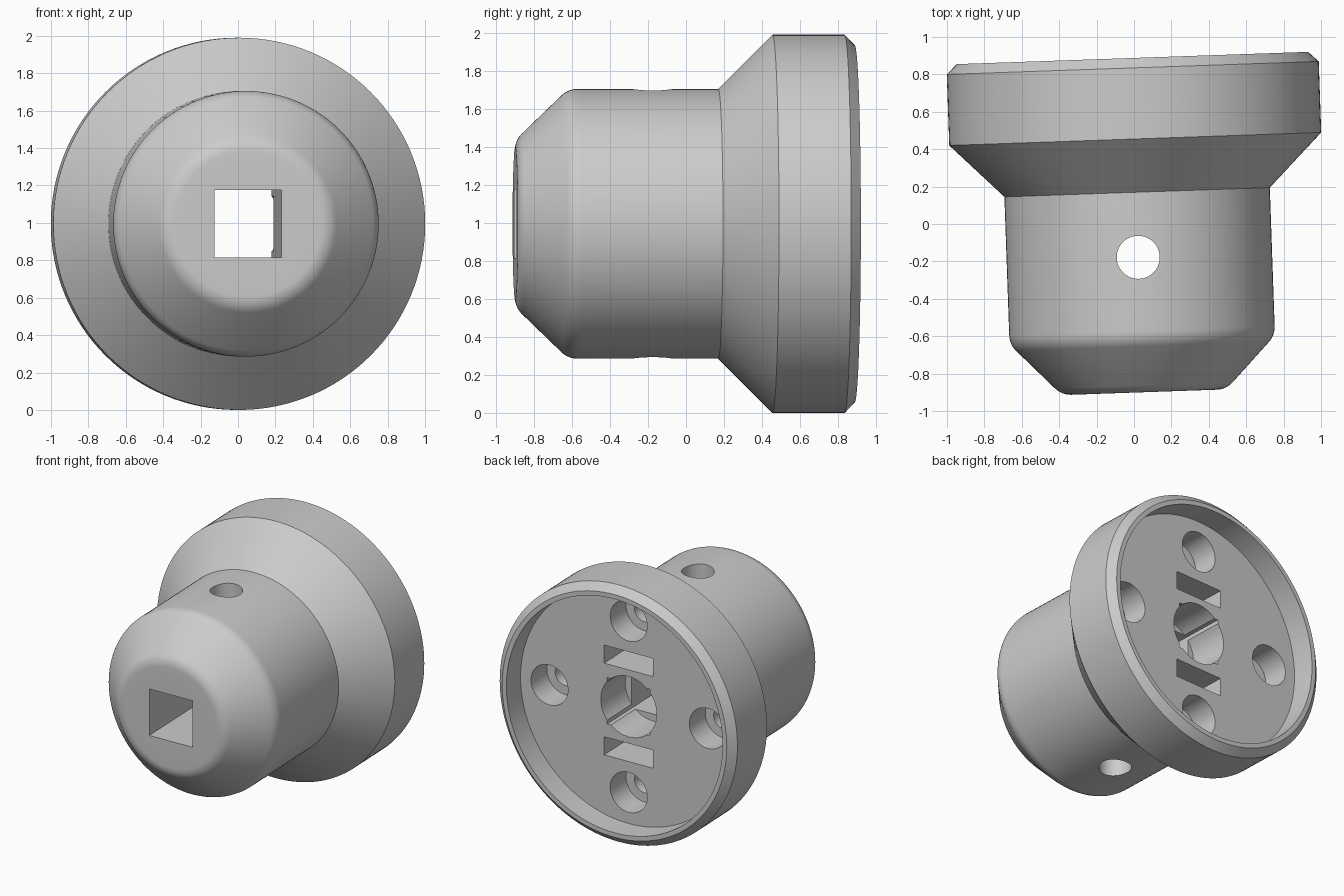
import bpy, bmesh, math
from mathutils import Vector, Matrix

cube = bpy.data.objects.get("Cube")
if cube:
    bpy.data.objects.remove(cube)

# single light grey material
grey = bpy.data.materials.new("light_grey")
grey.use_nodes = True
colour = (0.604, 0.604, 0.604, 1)
grey.diffuse_color = colour
grey.node_tree.nodes["Principled BSDF"].inputs["Base Color"].default_value = colour


def make_object(name, bm):
    bmesh.ops.recalc_face_normals(bm, faces=bm.faces)
    mesh = bpy.data.meshes.new(name)
    bm.to_mesh(mesh)
    bm.free()
    mesh.materials.append(grey)
    obj = bpy.data.objects.new(name, mesh)
    bpy.context.collection.objects.link(obj)
    return obj


def fillet(before, corner, after, radius, steps=6):
    """Points of a rounded corner in a profile of (y, r) pairs."""
    c = Vector(corner)
    a, b = (Vector(before) - c).normalized(), (Vector(after) - c).normalized()
    half = a.angle(b) / 2
    centre = c + (a + b).normalized() * radius / math.sin(half)
    start = (c + a * radius / math.tan(half) - centre).normalized()
    end = (c + b * radius / math.tan(half) - centre).normalized()
    return [centre + start.lerp(end, i / steps).normalized() * radius
            for i in range(steps + 1)]


def revolve(name, profile, steps=128):
    """Turn a (y, r) profile around the y axis."""
    bm = bmesh.new()
    verts = [bm.verts.new((0, y, r)) for y, r in profile]
    edges = [bm.edges.new(pair) for pair in zip(verts, verts[1:])]
    bmesh.ops.spin(bm, geom=verts + edges, cent=(0, 0, 0), axis=(0, 1, 0),
                   angle=math.tau, steps=steps, use_merge=True)
    bmesh.ops.remove_doubles(bm, verts=bm.verts, dist=1e-5)
    return make_object(name, bm)


def rod(name, radius, start, end, steps=48):
    """Round cutter between two points."""
    start, end = Vector(start), Vector(end)
    axis = end - start
    bm = bmesh.new()
    turn = axis.to_track_quat('Z', 'Y').to_matrix().to_4x4()
    bmesh.ops.create_cone(bm, cap_ends=True, segments=steps, radius1=radius,
                          radius2=radius, depth=axis.length,
                          matrix=Matrix.Translation((start + end) / 2) @ turn)
    return make_object(name, bm)


def block(name, low, high):
    """Box cutter between two corners."""
    low, high = Vector(low), Vector(high)
    bm = bmesh.new()
    bmesh.ops.create_cube(bm, size=1, matrix=Matrix.Translation((low + high) / 2)
                          @ Matrix.Diagonal((*(high - low), 1)))
    return make_object(name, bm)


# body: nose cone, barrel, flared flange and recessed back
nose, barrel, shoulder = (-0.9, 0.44), (-0.62, 0.71), (0.17, 0.71)
face = (-0.9, 0.3)
profile = [(-0.9, 0), face]
profile += fillet(face, nose, barrel, 0.12)
profile += fillet(nose, barrel, shoulder, 0.12)
profile += [shoulder, (0.455, 0.995), (0.835, 0.995), (0.888, 0.94),
            (0.888, 0.905), (0.705, 0.905), (0.705, 0)]
body = revolve("adapter_body", profile)

# cutters: square bore, round socket, cross hole
cutters = [
    block("square_bore", (-0.18, -1.2, -0.18), (0.18, 1.2, 0.18)),
    rod("round_socket", 0.234, (0, 0.39, 0), (0, 1.2, 0)),
    rod("cross_hole", 0.115, (-0.006, -0.178, -1.2), (-0.006, -0.178, 1.2)),
]
# nut slots above and below the bore
for z in (-0.355, 0.355):
    cutters.append(block("nut_slot", (-0.205, -0.37, z - 0.07), (0.205, 1.2, z + 0.07)))
# four stepped bolt holes
for i in range(4):
    x = 0.663 * math.cos(i * math.pi / 2)
    z = 0.663 * math.sin(i * math.pi / 2)
    cutters.append(rod("bolt_counterbore", 0.155, (x, 0.5, z), (x, 1.2, z)))
    cutters.append(rod("bolt_hole", 0.085, (x, 0.3, z), (x, 1.1, z)))

bpy.ops.object.select_all(action='DESELECT')
body.select_set(True)
bpy.context.view_layer.objects.active = body
for cutter in cutters:
    cutter.hide_render = True
    mod = body.modifiers.new("cut", 'BOOLEAN')
    mod.operation, mod.solver, mod.object = 'DIFFERENCE', 'EXACT', cutter
    bpy.ops.object.modifier_apply(modifier=mod.name)
    bpy.data.objects.remove(cutter)

bpy.ops.object.shade_smooth_by_angle(angle=math.radians(25))

# stand the part with its slight turn
body.data.transform(Matrix.Translation((0.0225, 0, 0.995))
                    @ Matrix.Rotation(math.radians(2), 4, 'Z'))
